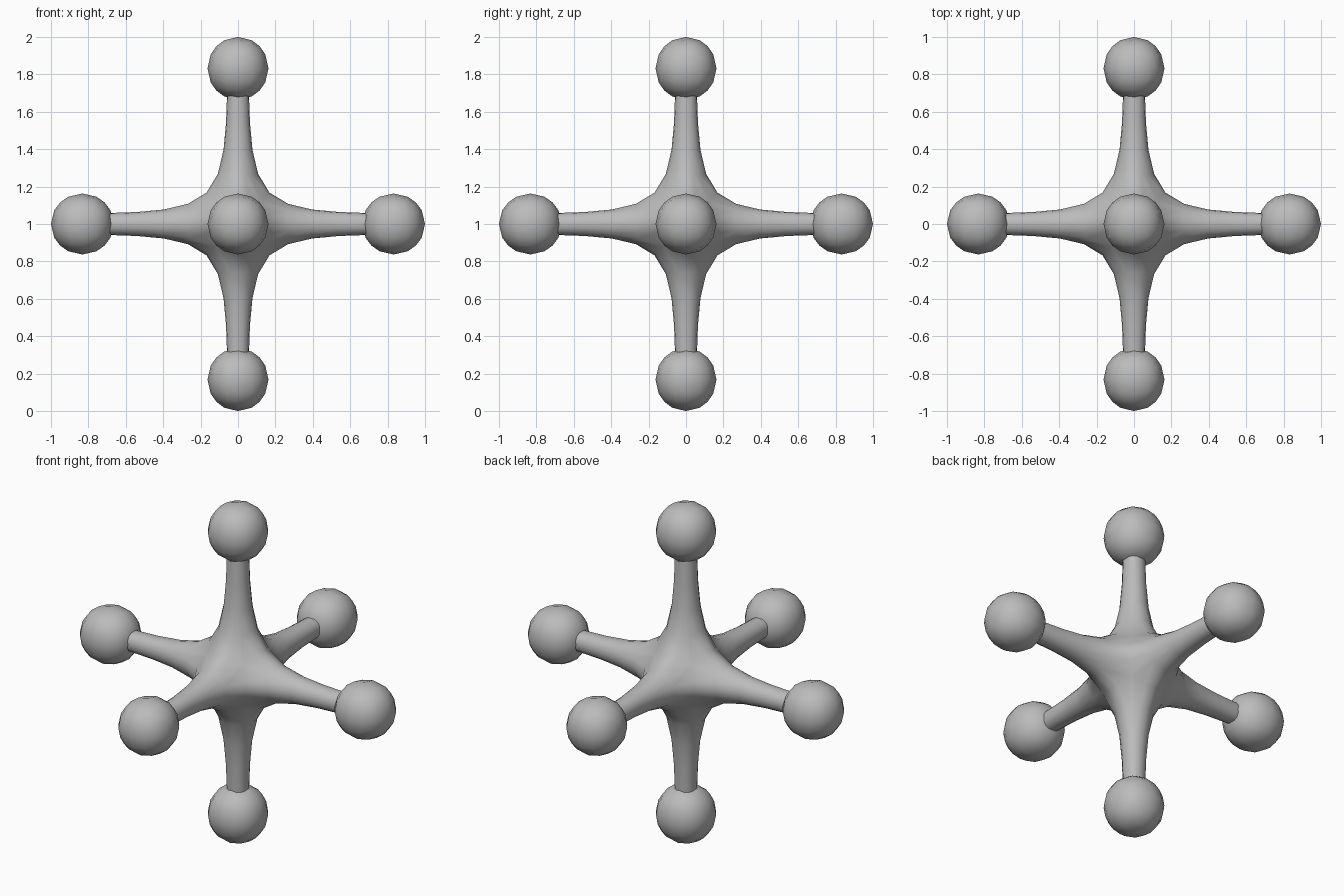
import bpy
import bmesh
from mathutils import Vector

cube = bpy.data.objects.get("Cube")
if cube:
    bpy.data.objects.remove(cube, do_unlink=True)

CENTRE = Vector((0, 0, 1))
CORE, TIP, REACH = 0.082, 0.064, 0.69      # cage half-widths and arm length
BALL_AT, BALL_SIDE, BALL_LONG = 0.832, 0.163, 0.168

grey = bpy.data.materials.new("plain_grey")
grey.use_nodes = True
grey.diffuse_color = (0.5, 0.5, 0.5, 1)
grey.node_tree.nodes["Principled BSDF"].inputs["Base Color"].default_value = (0.5, 0.5, 0.5, 1)


def add_object(name, bm, location):
    bmesh.ops.recalc_face_normals(bm, faces=bm.faces)
    for face in bm.faces:
        face.smooth = True
    mesh = bpy.data.meshes.new(name)
    bm.to_mesh(mesh)
    bm.free()
    mesh.materials.append(grey)
    obj = bpy.data.objects.new(name, mesh)
    obj.location = location
    bpy.context.collection.objects.link(obj)
    return obj


# Core and six arms: a cube with every face drawn out to a narrow open end
bm = bmesh.new()
bmesh.ops.create_cube(bm, size=2 * CORE)
sides = [(face, face.normal.copy()) for face in bm.faces]
for face, axis in sides:
    tip = bmesh.ops.extrude_discrete_faces(bm, faces=[face])["faces"][0]
    for v in tip.verts:
        across = v.co - axis * v.co.dot(axis)
        v.co = axis * REACH + across * (TIP / CORE)
    bm.faces.remove(tip)
bmesh.ops.remove_doubles(bm, verts=bm.verts, dist=0.0001)
arms = add_object("core_and_arms", bm, CENTRE)
smooth = arms.modifiers.new("rounding", 'SUBSURF')
smooth.levels = smooth.render_levels = 2

# Balls on the arm ends, slightly stretched along their arm
directions = {
    "left": (1, 0, 0), "right": (-1, 0, 0),
    "back": (0, 1, 0), "front": (0, -1, 0),
    "top": (0, 0, 1), "bottom": (0, 0, -1),
}
for name, direction in directions.items():
    axis = Vector(direction)
    bm = bmesh.new()
    bmesh.ops.create_cube(bm, size=2)
    bmesh.ops.subdivide_edges(bm, edges=bm.edges, cuts=3, use_grid_fill=True)
    for v in bm.verts:
        unit = v.co.normalized()
        v.co = unit * BALL_SIDE + axis * unit.dot(axis) * (BALL_LONG - BALL_SIDE)
    add_object(name + "_ball", bm, CENTRE + axis * BALL_AT)
